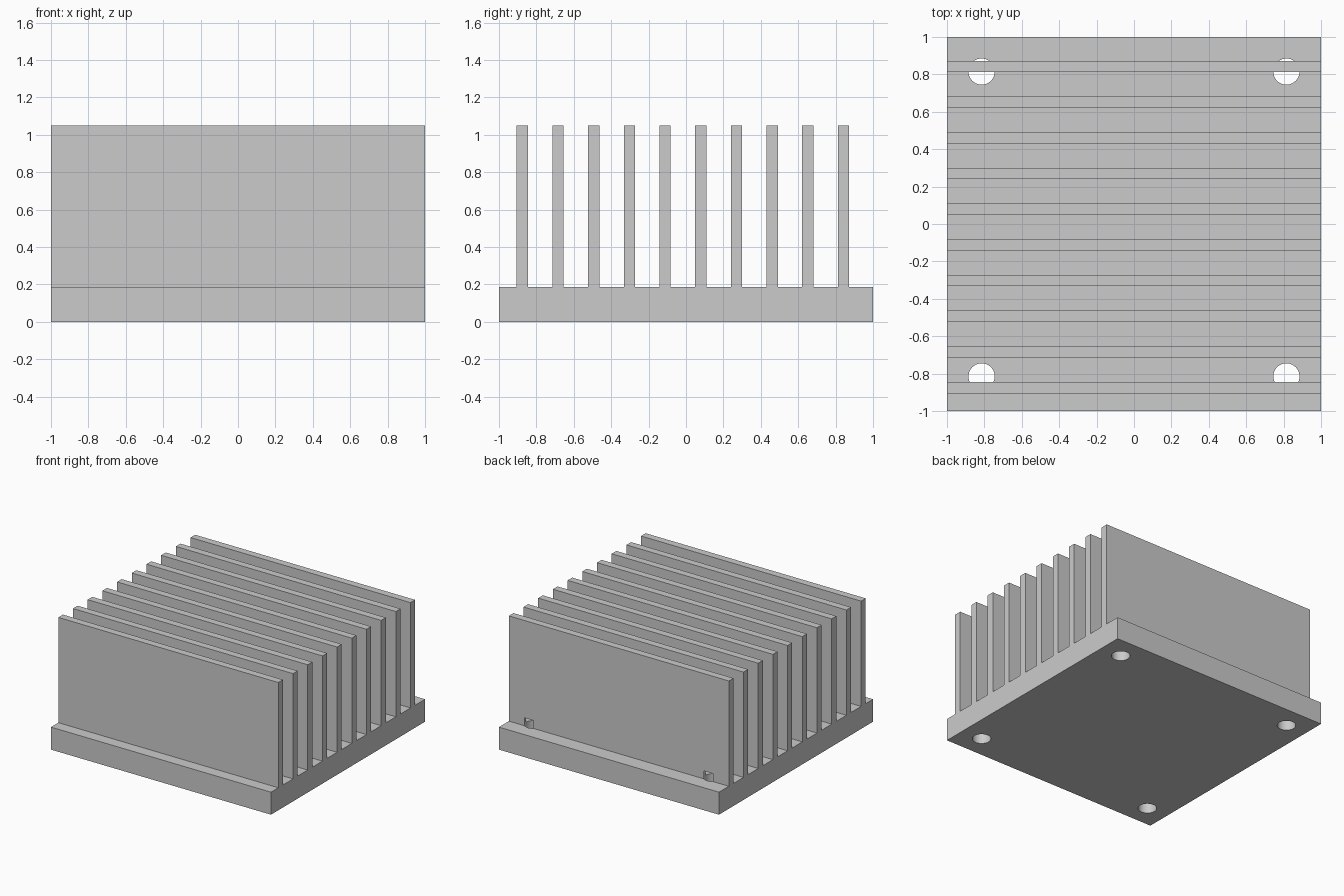
import bpy

cube = bpy.data.objects.get("Cube")
if cube:
    bpy.data.objects.remove(cube, do_unlink=True)

BASE_TOP = 0.185
HEIGHT = 1.05
FIN_COUNT = 10
FIN_THICKNESS = 0.06
FIRST_FIN = -0.875
FIN_PITCH = 0.1908
HOLE_OFFSET = 0.815
HOLE_RADIUS = 0.07
HOLE_TOP = 0.25

aluminium = bpy.data.materials.new("aluminium_grey")
aluminium.use_nodes = True
grey = (0.6, 0.6, 0.6, 1)
aluminium.diffuse_color = grey
aluminium.node_tree.nodes["Principled BSDF"].inputs["Base Color"].default_value = grey

# Base plate and fins as one extruded comb profile
profile = [(-1, 0), (-1, BASE_TOP)]
for i in range(FIN_COUNT):
    y = FIRST_FIN + i * FIN_PITCH
    front, back = y - FIN_THICKNESS / 2, y + FIN_THICKNESS / 2
    profile += [(front, BASE_TOP), (front, HEIGHT), (back, HEIGHT), (back, BASE_TOP)]
profile += [(1, BASE_TOP), (1, 0)]

n = len(profile)
verts = [(x, y, z) for x in (-1, 1) for y, z in profile]
faces = [tuple(range(n)), tuple(range(2 * n - 1, n - 1, -1))]
faces += [(i, i + n, (i + 1) % n + n, (i + 1) % n) for i in range(n)]
mesh = bpy.data.meshes.new("finned_heat_sink")
mesh.from_pydata(verts, [], faces)
mesh.materials.append(aluminium)
sink = bpy.data.objects.new("finned_heat_sink", mesh)
bpy.context.collection.objects.link(sink)

# Make the face directions consistent
bpy.context.view_layer.objects.active = sink
sink.select_set(True)
bpy.ops.object.mode_set(mode='EDIT')
bpy.ops.mesh.select_all(action='SELECT')
bpy.ops.mesh.normals_make_consistent(inside=False)
bpy.ops.object.mode_set(mode='OBJECT')

# Corner mounting holes, which also notch the feet of the outer fins
cutters = []
for sx in (-1, 1):
    for sy in (-1, 1):
        bpy.ops.mesh.primitive_cylinder_add(
            vertices=48, radius=HOLE_RADIUS, depth=HOLE_TOP + 0.1,
            location=(sx * HOLE_OFFSET, sy * HOLE_OFFSET, (HOLE_TOP - 0.1) / 2))
        cutter = bpy.context.object
        cutter.name = "hole_cutter"
        cutter.hide_render = True
        cutter.data.materials.append(aluminium)
        cut = sink.modifiers.new("mounting_hole", 'BOOLEAN')
        cut.operation = 'DIFFERENCE'
        cut.solver = 'EXACT'
        cut.object = cutter
        cutters.append(cutter)

# Apply the cuts and discard the cutters
bpy.ops.object.select_all(action='DESELECT')
sink.select_set(True)
bpy.context.view_layer.objects.active = sink
for name in [m.name for m in sink.modifiers]:
    bpy.ops.object.modifier_apply(modifier=sink.modifiers[0].name)
for cutter in cutters:
    bpy.data.objects.remove(cutter, do_unlink=True)
bpy.ops.object.shade_smooth_by_angle(angle=0.52)
